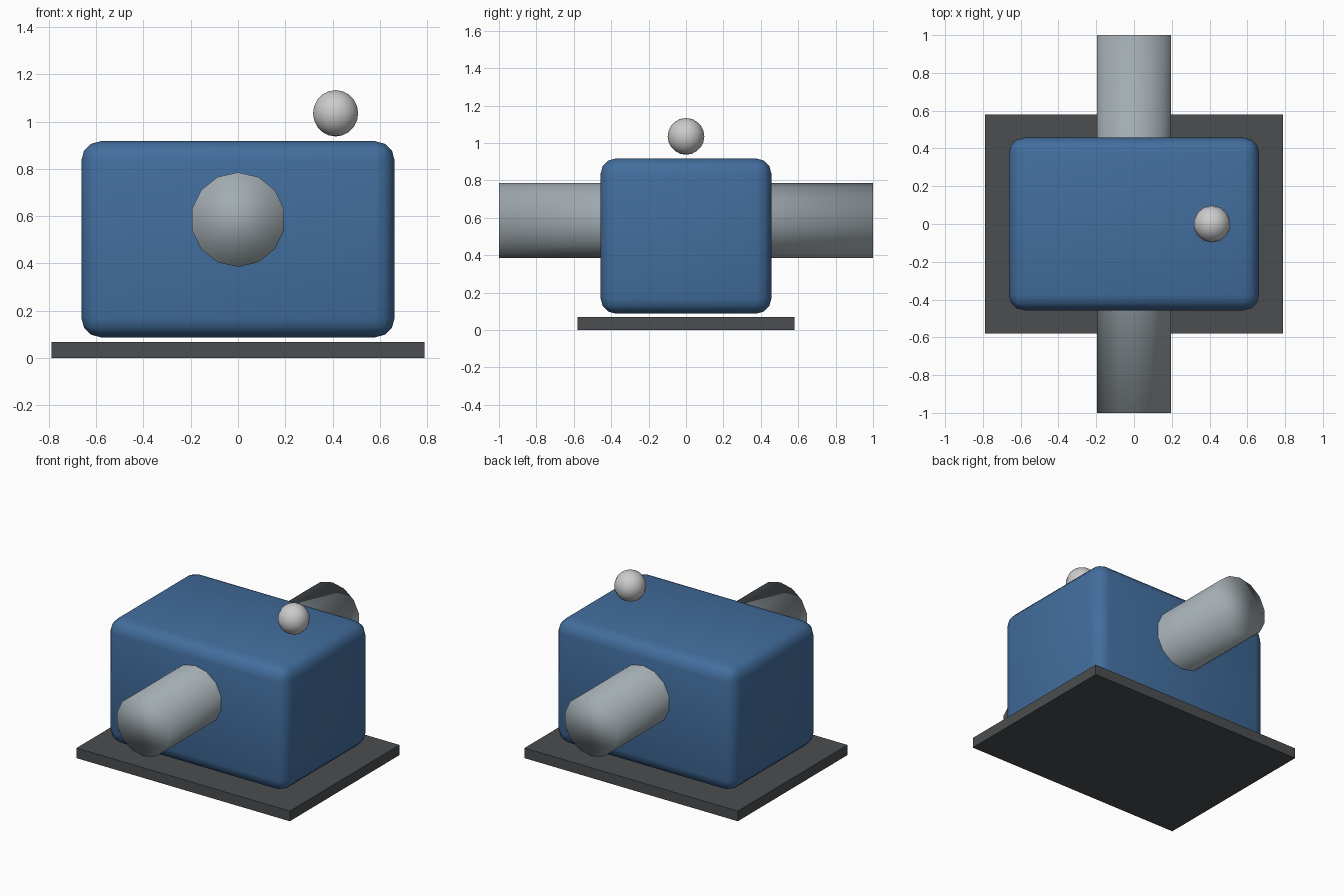
import bpy
from math import pi

if "Cube" in bpy.data.objects:
    bpy.data.objects.remove(bpy.data.objects["Cube"])


def finish(name, colour=None, smooth=True):
    ob = bpy.context.object
    ob.name = name
    if colour:
        mat = bpy.data.materials.new(name + "_paint")
        mat.diffuse_color = (*colour, 1)
        mat.use_nodes = True
        mat.node_tree.nodes["Principled BSDF"].inputs["Base Color"].default_value = mat.diffuse_color
        ob.data.materials.append(mat)
    if smooth:
        bpy.ops.object.shade_smooth()
    return ob


def box(name, size, z, colour, bevel=0):
    bpy.ops.mesh.primitive_cube_add(size=1, location=(0, 0, z))
    bpy.context.object.scale = size
    bpy.ops.object.transform_apply(location=False, rotation=False, scale=True)
    ob = finish(name, colour, smooth=bevel > 0)
    if bevel:
        mod = ob.modifiers.new("rounded_edges", "BEVEL")
        mod.width = bevel
        mod.segments = 3
        mod.harden_normals = False
    return ob


# flat base plate
box("base_plate", (1.58, 1.16, 0.068), 0.034, (0.07, 0.075, 0.08))

# rounded main housing, floating just above the plate
box("housing", (1.326, 0.914, 0.83), 0.502, (0.055, 0.155, 0.34), bevel=0.083)

# pipe running front to back through the housing
bpy.ops.mesh.primitive_cylinder_add(vertices=14, radius=0.2, depth=2,
                                    location=(0, 0, 0.585), rotation=(pi / 2, 0, 0))
finish("through_pipe", (0.36, 0.41, 0.44))

# small ball above the housing
bpy.ops.mesh.primitive_uv_sphere_add(segments=14, ring_count=10, radius=0.098,
                                     location=(0.413, 0, 1.035))
finish("top_ball")
